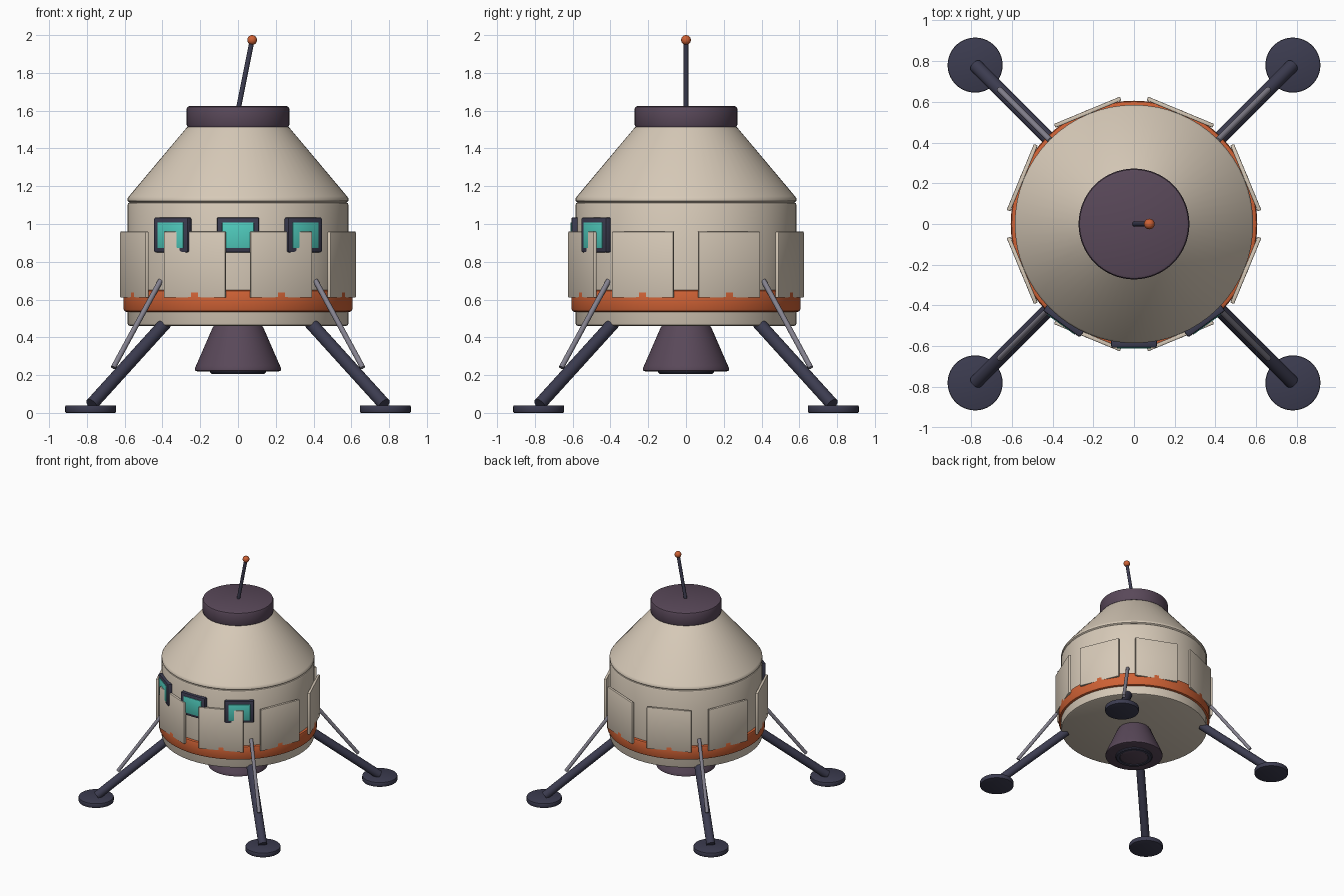
import bpy, bmesh
from math import pi, radians, sin, cos
from mathutils import Vector, Matrix

default = bpy.data.objects.get("Cube")
if default:
    bpy.data.objects.remove(default, do_unlink=True)


def material(name, rgb):
    m = bpy.data.materials.new(name)
    m.use_nodes = True
    color = (*rgb, 1)
    m.diffuse_color = color
    m.node_tree.nodes["Principled BSDF"].inputs["Base Color"].default_value = color
    return m


CREAM = material("cream hull", (0.68, 0.59, 0.48))
ORANGE = material("orange", (0.62, 0.12, 0.035))
PURPLE = material("dusky purple", (0.10, 0.065, 0.10))
NAVY = material("dark navy", (0.045, 0.045, 0.08))
GREY = material("strut grey", (0.23, 0.22, 0.27))
TEAL = material("teal glass", (0.08, 0.60, 0.51))


def finish(name, bm, mat, matrix=Matrix(), bevel=0):
    """Turn a bmesh into a shaded object."""
    if bevel:
        bmesh.ops.bevel(bm, geom=bm.edges[:], offset=bevel, segments=2,
                        affect='EDGES', profile=0.5)
    bmesh.ops.recalc_face_normals(bm, faces=bm.faces[:])
    mesh = bpy.data.meshes.new(name)
    bm.to_mesh(mesh)
    bm.free()
    mesh.materials.append(mat)
    ob = bpy.data.objects.new(name, mesh)
    ob.matrix_world = matrix
    bpy.context.collection.objects.link(ob)
    bpy.ops.object.select_all(action='DESELECT')
    bpy.context.view_layer.objects.active = ob
    ob.select_set(True)
    bpy.ops.object.shade_smooth_by_angle(angle=radians(35))
    return ob


def lathe(name, profile, mat, center=(0, 0, 0), segments=64):
    """Spin (radius, height) points into a solid with flat caps."""
    bm = bmesh.new()
    rings = []
    for r, z in profile:
        rings.append([bm.verts.new((r * cos(2 * pi * i / segments),
                                    r * sin(2 * pi * i / segments), z))
                      for i in range(segments)])
    for low, high in zip(rings, rings[1:]):
        for i in range(segments):
            j = (i + 1) % segments
            bm.faces.new((low[i], low[j], high[j], high[i]))
    bm.faces.new(rings[0])
    bm.faces.new(rings[-1])
    return finish(name, bm, mat, Matrix.Translation(center))


def drum(name, radius, bottom, top, edge, mat, center=(0, 0, 0), segments=64):
    """Cylinder with softened rims."""
    k = edge * 0.3
    profile = [(radius - edge, bottom), (radius - k, bottom + k), (radius, bottom + edge),
               (radius, top - edge), (radius - k, top - k), (radius - edge, top)]
    return lathe(name, profile, mat, center, segments)


def rod(name, start, end, radius, mat):
    a, b = Vector(start), Vector(end)
    bm = bmesh.new()
    bmesh.ops.create_cone(bm, cap_ends=True, segments=20, radius1=radius,
                          radius2=radius, depth=(b - a).length)
    turn = (b - a).to_track_quat('Z', 'Y').to_matrix().to_4x4()
    return finish(name, bm, mat, Matrix.Translation((a + b) / 2) @ turn)


def plate(name, angle, inner, outer, width, bottom, top, mat, bevel):
    """Box facing outwards at an angle counted from +x."""
    bm = bmesh.new()
    bmesh.ops.create_cube(bm, size=1)
    bmesh.ops.scale(bm, vec=(outer - inner, width, top - bottom), verts=bm.verts)
    bmesh.ops.translate(bm, vec=((inner + outer) / 2, 0, (bottom + top) / 2),
                        verts=bm.verts)
    return finish(name, bm, mat, Matrix.Rotation(radians(angle), 4, 'Z'), bevel)


# Hull, shoulder cone and top hatch
drum("hull", 0.585, 0.46, 1.115, 0.014, CREAM)
lathe("upper_cone", [(0.575, 1.115), (0.585, 1.123), (0.585, 1.135),
                     (0.577, 1.147), (0.272, 1.51), (0.26, 1.52)], CREAM)
drum("top_hatch", 0.272, 1.51, 1.625, 0.016, PURPLE)
drum("orange_band", 0.605, 0.535, 0.65, 0.014, ORANGE)

# Hull panels all the way round
for k in range(8):
    plate(f"hull_panel_{k + 1}", 22.5 + 45 * k, 0.584, 0.604, 0.35,
          0.61, 0.96, CREAM, 0.004)

# Three front windows
for side, turn in (("right", -36), ("front", 0), ("left", 36)):
    facing = turn - 90
    plate(f"{side}_window_frame", facing, 0.567, 0.607, 0.224, 0.85, 1.035, NAVY, 0.009)
    plate(f"{side}_window_glass", facing, 0.58, 0.611, 0.168, 0.872, 1.008, TEAL, 0.003)

# Antenna
tip = (0.075, 0, 1.974)
rod("antenna_mast", (0, 0, 1.60), tip, 0.013, NAVY)
bm = bmesh.new()
bmesh.ops.create_uvsphere(bm, u_segments=20, v_segments=12, radius=0.026)
finish("antenna_ball", bm, ORANGE, Matrix.Translation(tip))

# Engine nozzle with a dark exhaust ring
lathe("engine_nozzle", [(0.215, 0.22), (0.228, 0.224), (0.228, 0.235),
                        (0.222, 0.25), (0.135, 0.45), (0.125, 0.465)], PURPLE)
lathe("exhaust_ring", [(0.112, 0.219), (0.115, 0.206), (0.14, 0.206),
                       (0.147, 0.213), (0.147, 0.225)], NAVY)
drum("exhaust_core", 0.112, 0.209, 0.225, 0.003, PURPLE)

# Four legs with struts and round feet
for depth, sy in (("front", -1), ("back", 1)):
    for side, sx in (("left", 1), ("right", -1)):
        def at(d, z):
            return (sx * d, sy * d, z)
        name = f"{depth}_{side}"
        rod(name + "_leg", at(0.385, 0.475), at(0.775, 0.045), 0.034, NAVY)
        rod(name + "_strut", at(0.41, 0.70), at(0.66, 0.24), 0.014, GREY)
        drum(name + "_foot", 0.135, 0, 0.04, 0.007, NAVY, at(0.78, 0), 40)
